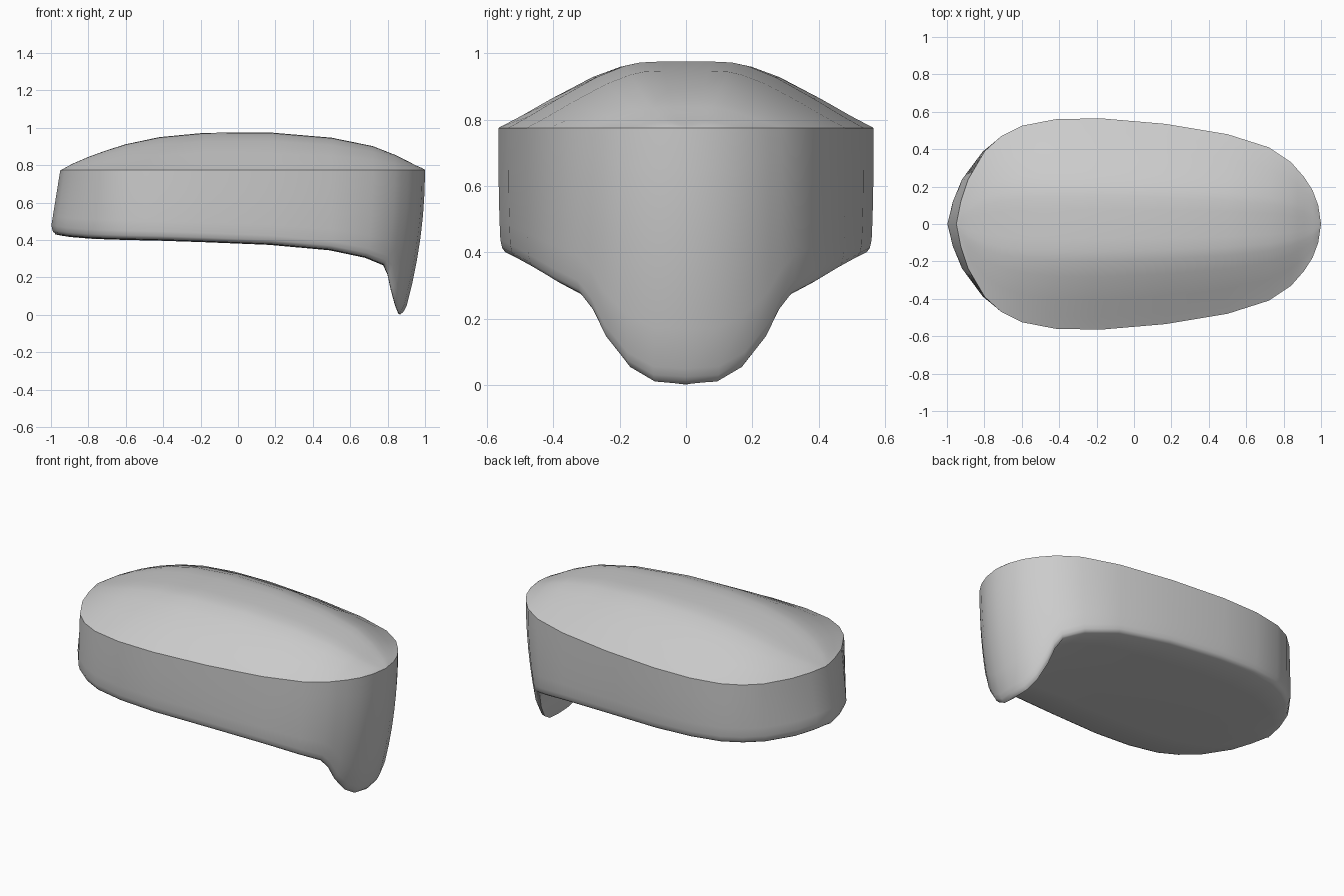
import bpy, bmesh, math

cube = bpy.data.objects.get("Cube")
if cube:
    bpy.data.objects.remove(cube)

RIM = 0.77

# Stations along the length: x, half width, crown height, underside height
STATIONS = [
    (-1.00, 0.00, 0.765, 0.430), (-0.97, 0.12, 0.780, 0.424),
    (-0.92, 0.24, 0.802, 0.416), (-0.81, 0.39, 0.840, 0.407),
    (-0.71, 0.47, 0.872, 0.403), (-0.60, 0.525, 0.907, 0.400),
    (-0.42, 0.56, 0.945, 0.396), (-0.18, 0.565, 0.968, 0.388),
    (0.17, 0.535, 0.970, 0.374), (0.50, 0.48, 0.942, 0.345),
    (0.72, 0.41, 0.897, 0.305), (0.84, 0.33, 0.850, 0.265),
    (0.875, 0.29, 0.833, 0.215), (0.91, 0.25, 0.815, 0.135),
    (0.955, 0.18, 0.792, 0.050), (0.985, 0.10, 0.779, 0.006),
    (1.00, 0.00, 0.77, 0.00),
]
# Crown cross-section: fraction of half width, fraction of crown rise
CROWN = [(0, 1), (0.14, 1), (0.26, 0.985), (0.35, 0.93), (0.5, 0.77),
         (0.72, 0.44), (0.88, 0.18), (1, 0)]


def clamp(v):
    return max(0.0, min(1.0, v))


def lean(x, z):
    """Slope the rear wall forward and curl the front lip inward."""
    z = min(z, RIM)
    rear = 0.05 * clamp((-x - 0.75) / 0.25) * clamp((z - 0.46) / 0.31)
    front = 0.11 * clamp((x - 0.5) / 0.35) * ((RIM - z) / RIM) ** 2
    return x + rear - front


def half_section(x, w, top, low):
    """Points from the crown centre, over the rim, down to the underside centre."""
    pts = [(lean(x, RIM), w * t, RIM + (top - RIM) * g) for t, g in CROWN]
    edge = low + 0.045
    for k in range(1, 7):
        z = RIM + (edge - RIM) * k / 6
        pts.append((lean(x, z), w * (1 - 0.01 * (k / 6) ** 3), z))
    # rounded lower edge
    for inset, rise in ((0.02, 0.02), (0.035, 0.008), (0.065, 0.0)):
        z = low + rise
        pts.append((lean(x, z) * (1 - inset * 0.35), w * (1 - inset), z))
    # underside
    bx = pts[-1][0]
    for t in (0.6, 0.3, 0):
        pts.append((bx, w * t, low - 0.005 * (1 - t)))
    return pts


# Loft the closed sections into one shell
bm = bmesh.new()
rings = []
for station in STATIONS:
    half = half_section(*station)
    loop = half + [(x, -y, z) for x, y, z in half[-2:0:-1]]
    rings.append([bm.verts.new(p) for p in loop])
n = len(rings[0])
for a, b in zip(rings, rings[1:]):
    for i in range(n):
        j = (i + 1) % n
        bm.faces.new((a[i], a[j], b[j], b[i]))
bmesh.ops.remove_doubles(bm, verts=bm.verts, dist=0.0005)
bmesh.ops.recalc_face_normals(bm, faces=bm.faces)
lowest = min(v.co.z for v in bm.verts)
for v in bm.verts:
    v.co.z -= lowest

mesh = bpy.data.meshes.new("domed_cap")
bm.to_mesh(mesh)
bm.free()

# Plain grey finish
grey = bpy.data.materials.new("plain_grey")
grey.use_nodes = True
colour = (0.6, 0.6, 0.6, 1)
grey.diffuse_color = colour
for node in grey.node_tree.nodes:
    if node.type == 'BSDF_PRINCIPLED':
        node.inputs["Base Color"].default_value = colour
mesh.materials.append(grey)

cap = bpy.data.objects.new("domed_cap", mesh)
bpy.context.collection.objects.link(cap)
bpy.ops.object.select_all(action='DESELECT')
cap.select_set(True)
bpy.context.view_layer.objects.active = cap
bpy.ops.object.shade_smooth_by_angle(angle=math.radians(45))
